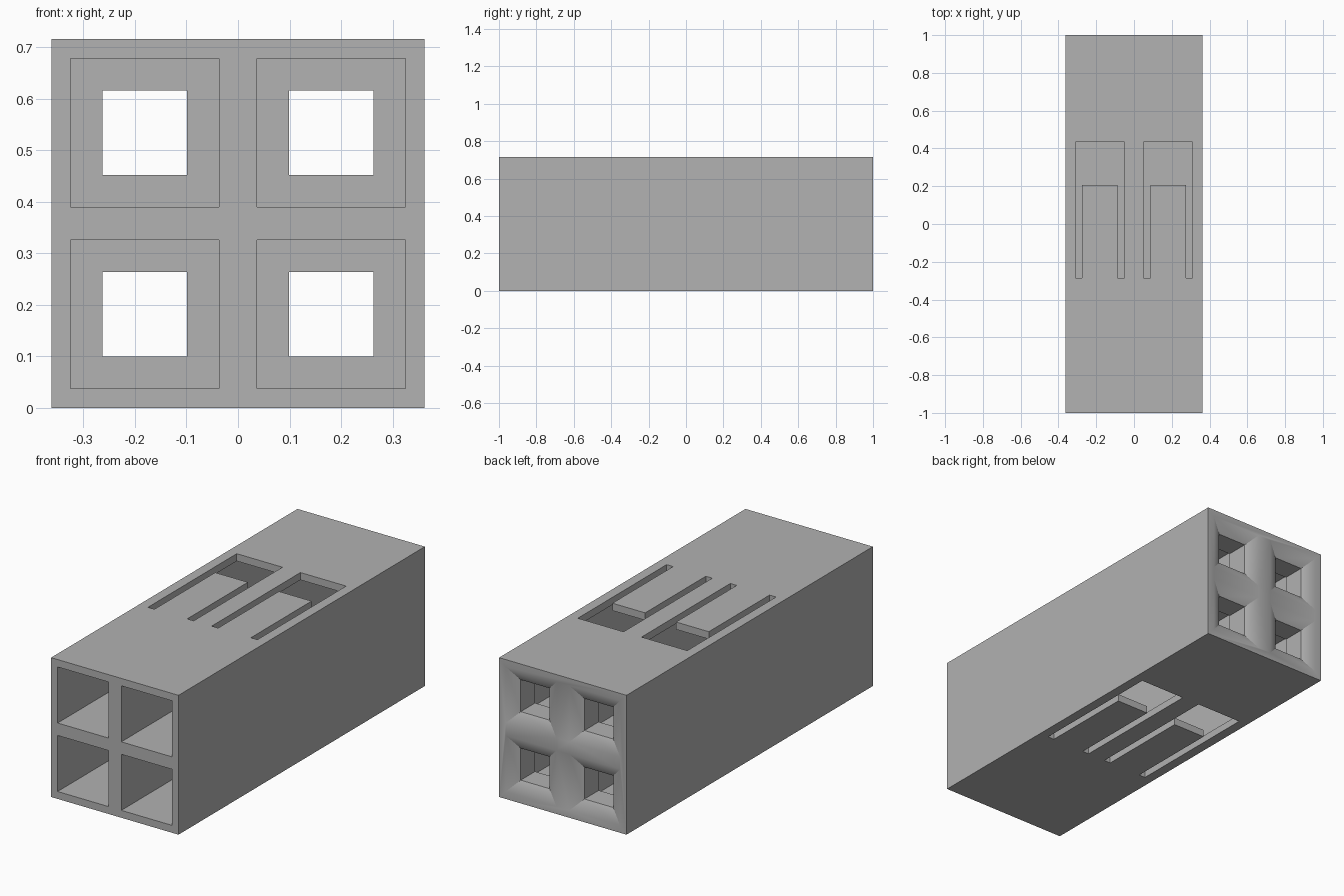
import bpy, bmesh

old = bpy.data.objects.get("Cube")
if old:
    bpy.data.objects.remove(old, do_unlink=True)

W, H = 0.362, 0.716           # half width, full height
CX = 0.181                    # column offset
ROWS = (0.182, 0.534)         # row heights

grey = bpy.data.materials.new("plain_grey")
grey.use_nodes = True
colour = (0.445, 0.445, 0.445, 1)
grey.diffuse_color = colour
grey.node_tree.nodes["Principled BSDF"].inputs["Base Color"].default_value = colour


def loft(bm, rings):
    """Closed solid skinned through matching rings of points."""
    loops = [[bm.verts.new(p) for p in ring] for ring in rings]
    for a, b in zip(loops, loops[1:]):
        for i in range(len(a)):
            j = (i + 1) % len(a)
            bm.faces.new((a[i], a[j], b[j], b[i]))
    bm.faces.new(loops[0])
    bm.faces.new(loops[-1])


def finish(bm, name):
    bmesh.ops.recalc_face_normals(bm, faces=bm.faces)
    mesh = bpy.data.meshes.new(name)
    bm.to_mesh(mesh)
    bm.free()
    mesh.materials.append(grey)
    obj = bpy.data.objects.new(name, mesh)
    bpy.context.collection.objects.link(obj)
    return obj


def square(cx, cz, y, r):
    return [(cx + sx * r, y, cz + sz * r)
            for sx, sz in ((-1, -1), (1, -1), (1, 1), (-1, 1))]


def cut(target, cutter):
    cutter.hide_render = True
    mod = target.modifiers.new("cut", 'BOOLEAN')
    mod.operation, mod.solver, mod.object = 'DIFFERENCE', 'EXACT', cutter
    bpy.context.view_layer.objects.active = target
    bpy.ops.object.modifier_apply(modifier=mod.name)
    bpy.data.objects.remove(cutter, do_unlink=True)


# Outer block
bm = bmesh.new()
loft(bm, [[(-W, y, 0), (W, y, 0), (W, y, H), (-W, y, H)] for y in (-1, 1)])
housing = finish(bm, "connector_housing")

# Four channels: wide bore, narrow neck, shallow flared mouth at the back
bore = ((-1.05, 0.144), (0.85, 0.144), (0.85, 0.082), (0.966, 0.082), (1.01, 0.162))
bm = bmesh.new()
for cx in (-CX, CX):
    for cz in ROWS:
        loft(bm, [square(cx, cz, y, r) for y, r in bore])
cut(housing, finish(bm, "channel_cutter"))

# U-shaped slots that free a latch tongue above and below each column
OUT, TONGUE = 0.13, 0.093
START, TIP, END = -0.287, 0.206, 0.434
u_shape = [(-OUT, START), (-TONGUE, START), (-TONGUE, TIP), (TONGUE, TIP),
           (TONGUE, START), (OUT, START), (OUT, END), (-OUT, END)]
bm = bmesh.new()
for cx in (-CX, CX):
    for low, high in ((-0.1, 0.1), (H - 0.1, H + 0.1)):
        loft(bm, [[(cx + x, y, z) for x, y in u_shape] for z in (low, high)])
cut(housing, finish(bm, "slot_cutter"))

# Soft shading across the flared mouths only
bpy.ops.object.select_all(action='DESELECT')
housing.select_set(True)
bpy.context.view_layer.objects.active = housing
bpy.ops.object.shade_smooth_by_angle(angle=0.5236)
